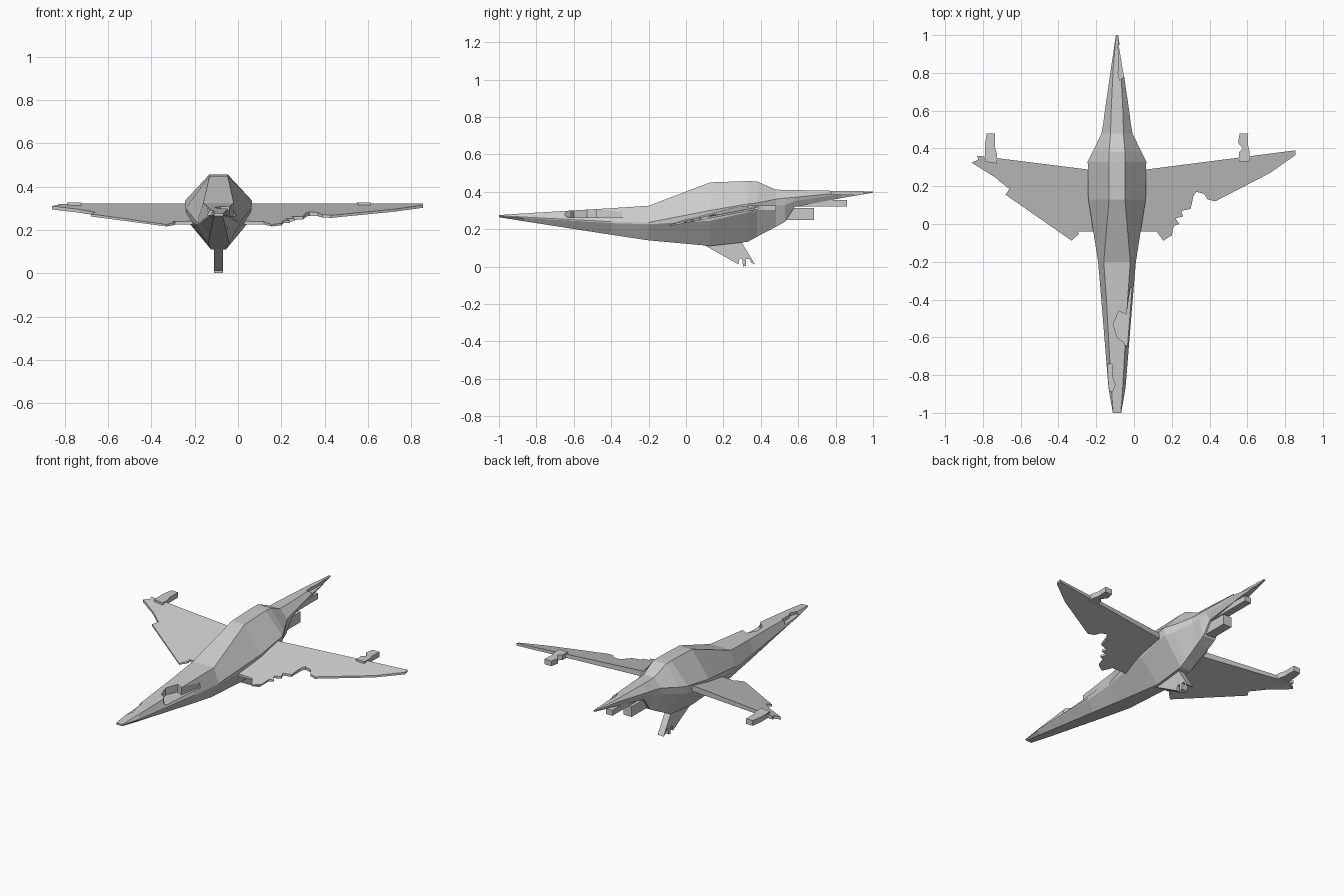
import bpy, bmesh

CX = -0.09  # centreline of the fuselage


def finish(bm, name):
    bmesh.ops.recalc_face_normals(bm, faces=bm.faces)
    me = bpy.data.meshes.new(name)
    bm.to_mesh(me)
    bm.free()
    ob = bpy.data.objects.new(name, me)
    bpy.context.collection.objects.link(ob)
    return ob


def slab(name, outline, bottom, top):
    """Solid between two surfaces; bottom(p) and top(p) return 3D points."""
    bm = bmesh.new()
    lo = [bm.verts.new(bottom(p)) for p in outline]
    hi = [bm.verts.new(top(p)) for p in outline]
    bm.faces.new(lo[::-1])
    bm.faces.new(hi)
    n = len(outline)
    for i in range(n):
        j = (i + 1) % n
        bm.faces.new((lo[i], lo[j], hi[j], hi[i]))
    return finish(bm, name)


def plate(name, outline, z0, z1):
    return slab(name, outline, lambda p: (p[0], p[1], z0), lambda p: (p[0], p[1], z1))


def box(name, half_w, y0, y1, z0, z1):
    return plate(name, [(CX - half_w, y0), (CX + half_w, y0),
                        (CX + half_w, y1), (CX - half_w, y1)], z0, z1)


# fuselage: eight-sided sections (y, then half width and z for each of four levels)
sections = [
    (-1.00, .020, .275, .022, .272, .022, .268, .018, .264),
    (-0.87, .030, .284, .045, .265, .044, .260, .025, .243),
    (-0.40, .056, .312, .083, .240, .082, .232, .042, .170),
    (-0.20, .070, .325, .100, .236, .100, .226, .048, .140),
    (0.13, .042, .450, .152, .300, .146, .245, .035, .110),
    (0.33, .042, .457, .155, .335, .150, .290, .035, .132),
    (0.38, .042, .455, .130, .340, .125, .297, .035, .160),
    (0.48, .034, .411, .082, .360, .078, .325, .040, .212),
    (0.53, .033, .410, .073, .366, .070, .330, .040, .240),
    (0.58, .032, .409, .067, .370, .060, .350, .036, .318),
    (0.83, .020, .404, .031, .395, .029, .388, .020, .366),
    (1.00, .004, .402, .006, .400, .006, .398, .004, .395),
]
bm = bmesh.new()
rings = []
for y, *v in sections:
    side = [(v[i], v[i + 1]) for i in range(0, 8, 2)]
    pts = side + [(-w, z) for w, z in reversed(side)]
    rings.append([bm.verts.new((CX + w, y, z)) for w, z in pts])
for a, b in zip(rings, rings[1:]):
    for i in range(8):
        j = (i + 1) % 8
        bm.faces.new((a[i], a[j], b[j], b[i]))
bm.faces.new(rings[0])
bm.faces.new(rings[-1])
fuselage = finish(bm, "fuselage")

# ragged breaks cut into the nose and the tail
breaks = [
    ("cockpit_break", [(-.02, -.34), (.03, -.34), (.02, -.50), (-.04, -.65), (-.06, -.62),
                       (-.09, -.60), (-.11, -.53), (-.08, -.46), (-.04, -.48)], .262),
    ("nose_break", [(-.16, -.74), (-.118, -.74), (-.112, -.82), (-.10, -.85),
                    (-.115, -.89), (-.16, -.87)], .268),
    ("tail_break", [(-.085, .95), (-.079, .86), (-.084, .80), (-.076, .76),
                    (-.02, .80), (-.02, .92)], .386),
]
for name, outline, z0 in breaks:
    cutter = plate(name, outline, z0, .6)
    cutter.hide_render = True
    cutter.hide_viewport = False
    cutter.display_type = 'WIRE'
    mod = fuselage.modifiers.new(name, 'BOOLEAN')
    mod.operation = 'DIFFERENCE'
    mod.solver = 'EXACT'
    mod.object = cutter


# wings: tilted slabs that thin towards the leading edge
def wing_bottom(p):
    return (p[0], p[1], .233 + .19 * p[1])


def wing_top(p):
    r = abs(p[0] - CX)
    return (p[0], p[1], .32 + .25 * (p[1] - .28 - .133 * (r - .15)))


slab("right_wing", [(-.05, .27), (.06, .288), (.855, .39), (.855, .365), (.72, .27), (.43, .12),
                    (.39, .13), (.37, .16), (.33, .17), (.315, .15), (.30, .08), (.25, .07),
                    (.26, .04), (.22, .03), (.24, .0), (.21, -.01), (.20, -.06), (.155, -.088),
                    (.12, -.04), (-.05, -.04)], wing_bottom, wing_top)
slab("left_wing", [(-.13, .27), (-.24, .288), (-.83, .362), (-.825, .34), (-.86, .325),
                   (-.74, .25), (-.66, .185), (-.68, .155), (-.33, -.088), (-.29, -.05),
                   (-.30, -.04), (-.13, -.04)], wing_bottom, wing_top)

# broken pods behind the wing tips
plate("left_pod", [(-.79, .33), (-.725, .32), (-.725, .37), (-.735, .40),
                   (-.735, .48), (-.78, .48), (-.79, .42)], .296, .327)
plate("right_pod", [(.555, .33), (.612, .33), (.612, .38), (.603, .42), (.605, .48),
                    (.56, .48), (.55, .43), (.577, .40), (.555, .38)], .296, .327)

# ragged fin below the body
slab("belly_fin", [(.08, .125), (.28, .012), (.285, .04), (.30, .045), (.305, .0), (.322, .005),
                   (.322, .04), (.34, .04), (.35, .02), (.37, .01), (.30, .125), (.30, .15)],
     lambda p: (CX - .02, *p), lambda p: (CX + .02, *p))

# exhaust blocks under the tail
box("lower_exhaust", .028, .48, .685, .25, .312)
box("upper_exhaust", .022, .56, .86, .322, .355)
